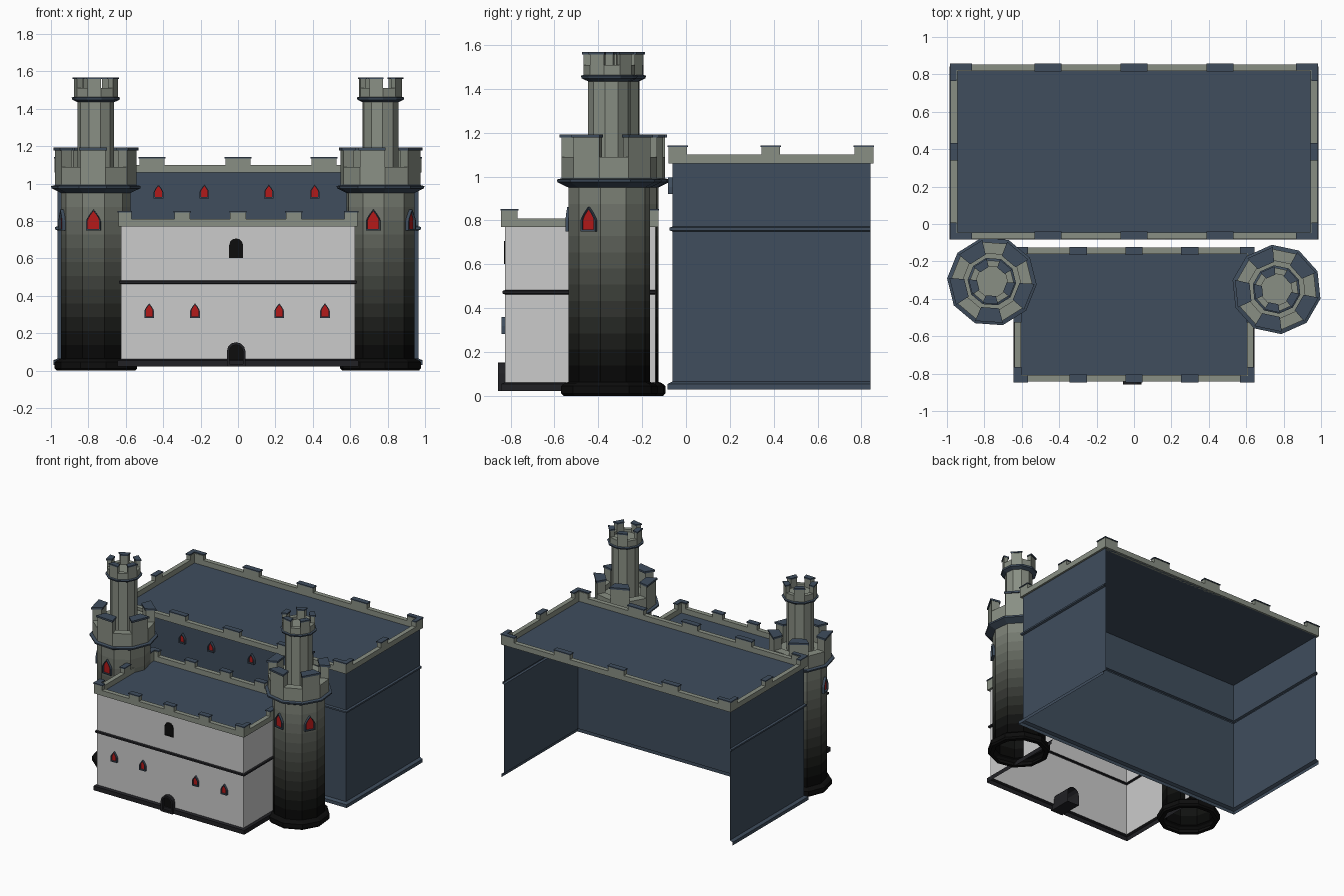
import bpy, math
from math import sin, cos, pi, radians
import bmesh

if "Cube" in bpy.data.objects:
    bpy.data.objects.remove(bpy.data.objects["Cube"])


def mat(name, r, g, b):
    m = bpy.data.materials.new(name)
    m.diffuse_color = (r, g, b, 1)
    m.use_nodes = True
    m.node_tree.nodes["Principled BSDF"].inputs["Base Color"].default_value = m.diffuse_color
    return m


SLATE = mat("slate", .05, .075, .11)
STONE = mat("stone", .25, .275, .23)
DARK = mat("dark_trim", .015, .015, .018)
BLACK = mat("black", .004, .004, .004)
RED = mat("red_glass", .45, .01, .01)
WHITE = mat("plaster", .62, .62, .62)
STEPS = 12
GRADE = [mat(f"soot_{i}", *(c * ((i + .5) / STEPS) ** 2 + .002 for c in (.22, .24, .2)))
         for i in range(STEPS)]


def mesh(name, verts, faces, mats, recalc=True):
    """Object from verts, faces and one material per face."""
    me = bpy.data.meshes.new(name)
    me.from_pydata(verts, [], faces)
    slots = list(dict.fromkeys(mats))
    for m in slots:
        me.materials.append(m)
    for p, m in zip(me.polygons, mats):
        p.material_index = slots.index(m)
    if recalc:
        bm = bmesh.new()
        bm.from_mesh(me)
        bmesh.ops.recalc_face_normals(bm, faces=bm.faces)
        bm.to_mesh(me)
        bm.free()
    ob = bpy.data.objects.new(name, me)
    bpy.context.collection.objects.link(ob)
    return ob


def sweep(name, rows, mats, closed=True, cap=None, recalc=False):
    """Skin consecutive rows of points; one material per strip."""
    n = len(rows[0])
    verts = [p for r in rows for p in r]
    faces, fm = [], []
    for j, m in enumerate(mats):
        for i in range(n if closed else n - 1):
            k = (i + 1) % n
            faces.append((j * n + i, j * n + k, (j + 1) * n + k, (j + 1) * n + i))
            fm.append(m)
    if cap:
        faces.append(tuple(range((len(rows) - 1) * n, len(rows) * n)))
        fm.append(cap)
    return mesh(name, verts, faces, fm, recalc)


def prism(poly, z0, z1):
    """Verts and faces of a vertical prism."""
    n = len(poly)
    v = [(x, y, z) for z in (z0, z1) for x, y in poly]
    f = [(i, (i + 1) % n, n + (i + 1) % n, n + i) for i in range(n)]
    return v, f + [tuple(reversed(range(n))), tuple(range(n, 2 * n))]


def solids(name, parts, m):
    """Several prisms joined in one object."""
    verts, faces = [], []
    for poly, z0, z1 in parts:
        v, f = prism(poly, z0, z1)
        faces += [tuple(i + len(verts) for i in t) for t in f]
        verts += v
    return mesh(name, verts, faces, [m] * len(faces))


def rect(x0, x1, y0, y1):
    return [(x0, y0), (x1, y0), (x1, y1), (x0, y1)]


def arch(w, h, rise, pointed, z):
    """Arch outline as (sideways, height) points."""
    pts = [(-w / 2, z), (w / 2, z)]
    for i in range(7):
        t = i / 6 * pi
        up = sin(t) if not pointed else (1 - abs(cos(t))) ** .75
        pts.append((w / 2 * cos(t), z + h - rise + rise * up))
    return pts


def opening(name, x, y, z, w, h, ang, depth, frame, fill, pointed=True, back=0, b=.008):
    """Framed arched opening facing direction ang."""
    a = radians(ang)
    rise = w * (.8 if pointed else .5)

    def place(pts, d):
        return [(x + d * cos(a) - s * sin(a), y + d * sin(a) + s * cos(a), q) for s, q in pts]
    out = arch(w, h, rise, pointed, z)
    inn = arch(w - 2 * b, h - 2 * b, rise * (w - 2 * b) / w, pointed, z + b)
    rows = [place(out, -back), place(out, depth), place(inn, depth), place(inn, depth * .4)]
    sweep(name, rows, [frame] * 3, cap=fill, recalc=True)


def building(name, hx, yf, yb, profile, mats, roof_z, arm, mid):
    """Three-sided shell, flat roof and battlements."""
    rows = [[(-hx - o, yb, z), (-hx - o, yf - o, z), (hx + o, yf - o, z), (hx + o, yb, z)]
            for o, z in profile]
    sweep(name + "_walls", rows, mats, closed=False)
    mesh(name + "_roof", [(x, y, roof_z) for x, y in rect(-hx, hx, yf, yb)],
         [(0, 1, 2, 3)], [SLATE], False)
    X, y0, y1, t = hx + .015, yf - .018, yb + .012, .035
    low = [rect(-X, X, y0, y0 + t), rect(-X, X, y1 - t, y1),
           rect(-X, -X + t, y0 + t, y1 - t), rect(X - t, X, y0 + t, y1 - t)]
    solids(name + "_parapet", [(p, roof_z, roof_z + .04) for p in low], STONE)
    # merlons: L-shaped corners, three on the long sides, one on the short sides
    ym, tops = (y0 + y1) / 2, []
    for sx in (-1, 1):
        for yy, sy in ((y0, 1), (y1, -1)):
            ax, ay = arm
            L = [(0, 0), (ax, 0), (ax, t), (t, t), (t, ay), (0, ay)]
            tops.append([(sx * (X - u), yy + sy * v) for u, v in L])
        tops.append(rect(sx * X - (t if sx > 0 else 0), sx * X + (t if sx < 0 else 0),
                         ym - arm[1] / 2, ym + arm[1] / 2))
    for yy in (y0, y1 - t):
        for i in (-1, 0, 1):
            c = i * hx * .477
            tops.append(rect(c - mid / 2, c + mid / 2, yy, yy + t))
    solids(name + "_merlons", [(p, roof_z + .04, roof_z + .075) for p in tops], STONE)
    caps = []
    for p in tops:  # slightly widened caps
        cx, cy = (sum(q[i] for q in p) / len(p) for i in (0, 1))
        caps.append(([(u + math.copysign(.004, u - cx), v + math.copysign(.004, v - cy))
                      for u, v in p], roof_z + .075, roof_z + .083))
    solids(name + "_caps", caps, SLATE)


# rear hall and front block
building("hall", .965, -.062, .842,
         [(.022, .03), (.022, .055), (0, .065), (0, .75), (.014, .755), (.014, .767),
          (0, .772), (0, 1.06)], [SLATE] * 7, 1.06, (.11, .085), .135)
building("block", .625, -.825, -.138,
         [(.018, .022), (.018, .055), (0, .062), (0, .463), (.012, .467), (.012, .479),
          (0, .483), (0, .77)],
         [DARK, DARK, WHITE, DARK, DARK, DARK, WHITE], .77, (.07, .075), .085)

# windows and doors in the straight walls
for x in (-.425, -.18, .165, .41):
    opening("hall_window", x, -.062, .92, .052, .075, 270, .02, SLATE, RED)
for x in (-.475, -.23, .22, .465):
    opening("block_window", x, -.825, .282, .052, .078, 270, .016, SLATE, RED)
opening("gate", -.01, -.825, .022, .1, .13, 270, .032, DARK, BLACK, False, .15, .014)
opening("upper_door", -.01, -.825, .602, .074, .105, 270, .006, BLACK, BLACK, False)


def tower(name, cx, cy, rot):
    """Ten-sided tower; rot is the direction of one parapet gap."""
    def ring(r, z):
        return [(cx + r * cos(radians(rot + 18 + 36 * i)),
                 cy + r * sin(radians(rot + 18 + 36 * i)), z) for i in range(10)]
    # plinth and shaft, darkening toward the ground
    prof = [(.18, 0), (.21, 0), (.221, .012), (.221, .045), (.205, .058), (.187, .064)]
    n = len(prof) - 1
    prof += [(.187, .064 + .886 * (i + 1) / STEPS) for i in range(STEPS)]
    sweep(name + "_shaft", [ring(*p) for p in prof], [BLACK] * n + GRADE)
    # corbel, parapet, turret and upper parapet
    top = [(.187, .95), (.238, .975), (.24, .987), (.218, .992), (.218, 1.09), (.155, 1.09),
           (.155, 1.05), (.098, 1.05), (.098, 1.435), (.126, 1.448), (.13, 1.46),
           (.118, 1.464), (.118, 1.51), (.085, 1.51), (.085, 1.49)]
    sweep(name + "_top", [ring(*p) for p in top],
          [SLATE] * 3 + [STONE] * 5 + [SLATE] * 3 + [STONE] * 3, cap=STONE)
    # battlements on every second side
    def sector(a, r0, r1, half):
        return [(cx + r * cos(radians(a + d)), cy + r * sin(radians(a + d)))
                for r, d in ((r0, -half), (r1, -half), (r1, half), (r0, half))]
    angs = [rot + 36 + 72 * i for i in range(5)]
    solids(name + "_merlons", [(sector(a, .155, .218, 18), 1.09, 1.178) for a in angs]
           + [(sector(a, .085, .118, 18), 1.51, 1.558) for a in angs], STONE)
    solids(name + "_caps", [(sector(a, .148, .228, 19), 1.178, 1.192) for a in angs]
           + [(sector(a, .08, .125, 19.5), 1.558, 1.568) for a in angs], SLATE)
    # two windows on the outer front sides
    for a in (rot - 36, rot - 108):
        opening(name + "_window", cx + .176 * cos(radians(a)), cy + .176 * sin(radians(a)),
                .75, .078, .112, a, .02, SLATE, RED)


tower("right_tower", .762, -.35, 6)
tower("left_tower", -.76, -.308, -58)
